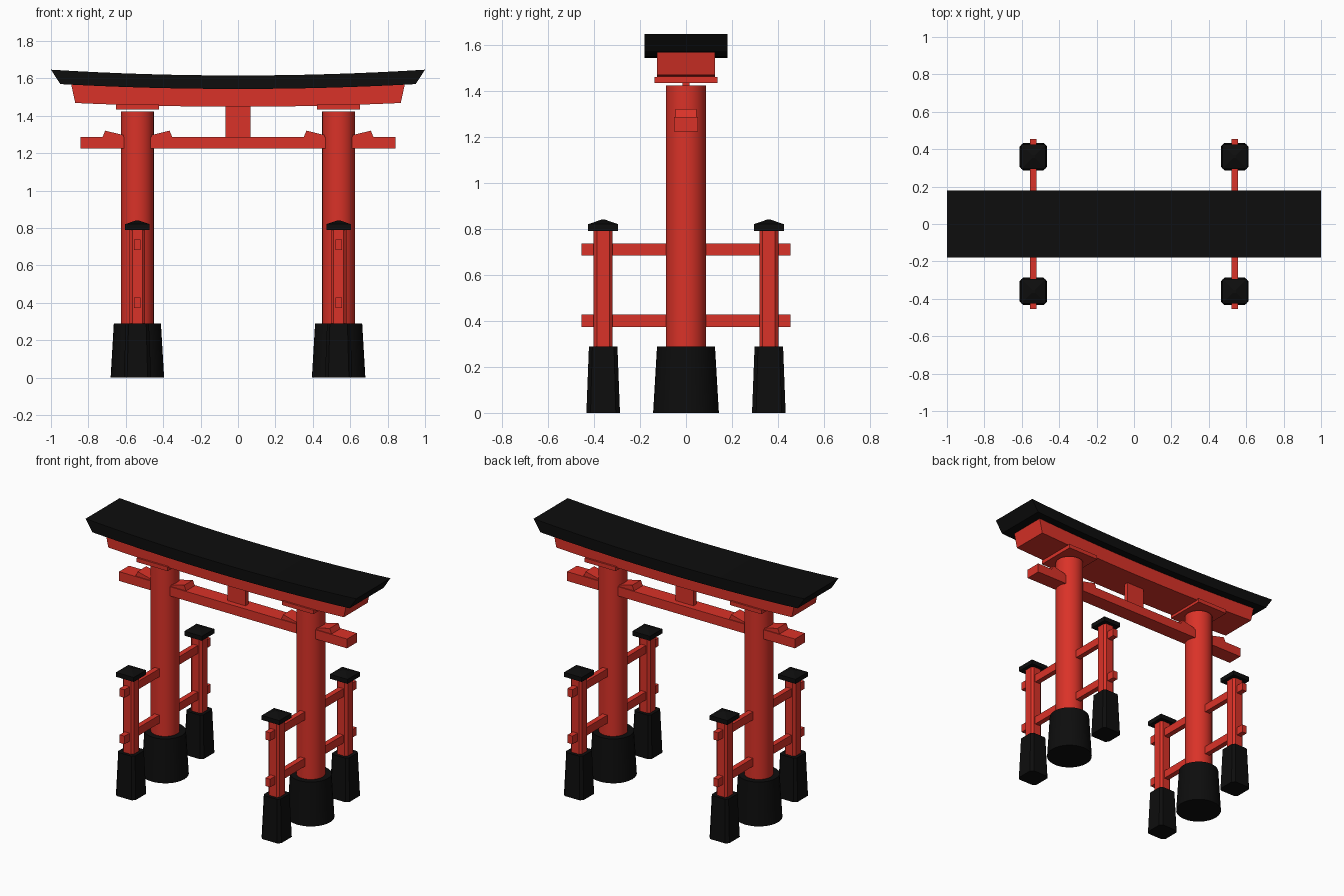
import bpy, bmesh, math

if "Cube" in bpy.data.objects:
    bpy.data.objects.remove(bpy.data.objects["Cube"])


def material(name, rgb):
    m = bpy.data.materials.new(name)
    m.diffuse_color = (*rgb, 1)
    m.use_nodes = True
    m.node_tree.nodes["Principled BSDF"].inputs["Base Color"].default_value = m.diffuse_color
    return m


RED = material("vermilion paint", (0.70, 0.032, 0.021))
BLACK = material("black lacquer", (0.004, 0.004, 0.004))
PX, PY = 0.538, 0.36          # main pillar x, side post y


def loft(name, rings, mat, smooth=False):
    """Solid through a list of equal-length vertex rings, capped at both ends."""
    me = bpy.data.meshes.new(name)
    bm = bmesh.new()
    vs = [[bm.verts.new(p) for p in r] for r in rings]
    n = len(rings[0])
    for a, b in zip(vs, vs[1:]):
        for i in range(n):
            j = (i + 1) % n
            bm.faces.new((a[i], a[j], b[j], b[i]))
    bm.faces.new(vs[0][::-1])
    bm.faces.new(vs[-1])
    bmesh.ops.recalc_face_normals(bm, faces=bm.faces)
    bm.to_mesh(me)
    bm.free()
    ob = bpy.data.objects.new(name, me)
    bpy.context.collection.objects.link(ob)
    me.materials.append(mat)
    if smooth:
        bpy.ops.object.select_all(action='DESELECT')
        ob.select_set(True)
        bpy.context.view_layer.objects.active = ob
        bpy.ops.object.shade_smooth_by_angle(angle=math.radians(30))
    return ob


def circle(x, y, z, r, n=32):
    return [(x + r * math.cos(2 * math.pi * i / n),
             y + r * math.sin(2 * math.pi * i / n), z) for i in range(n)]


def square(x, y, z, hx, hy):
    return [(x - hx, y - hy, z), (x + hx, y - hy, z),
            (x + hx, y + hy, z), (x - hx, y + hy, z)]


def chamfered(x, y, z, h, c):
    k = h - c
    return [(x + a, y + b, z) for a, b in
            ((-k, -h), (k, -h), (h, -k), (h, k), (k, h), (-k, h), (-h, k), (-h, -k))]


def box(name, x, y, hx, hy, z0, z1, mat):
    return loft(name, [square(x, y, z0, hx, hy), square(x, y, z1, hx, hy)], mat)


def curved_beam(name, x_low, x_top, hy, low, top, mat, n=16):
    """Beam that sweeps up towards its raked ends; low/top = (middle z, rise)."""
    rings = []
    for i in range(n + 1):
        t = 2 * i / n - 1
        zl, zt = low[0] + low[1] * t * t, top[0] + top[1] * t * t
        rings.append([(t * x_low, -hy, zl), (t * x_low, hy, zl),
                      (t * x_top, hy, zt), (t * x_top, -hy, zt)])
    return loft(name, rings, mat)


# Top lintels, tie beam and centre strut
curved_beam("roof_lintel", 0.95, 1.0, 0.18, (1.543, 0.026), (1.615, 0.031), BLACK)
curved_beam("under_lintel", 0.87, 0.892, 0.126, (1.448, 0.02), (1.546, 0.022), RED)
box("tie_beam", 0, 0, 0.842, 0.052, 1.224, 1.286, RED)
box("centre_strut", 0, 0, 0.066, 0.015, 1.28, 1.46, RED)

for sx, side in ((-1, "left"), (1, "right")):
    x = sx * PX
    # Main pillar with round footing and bearing plate
    loft(side + "_pillar", [circle(x, 0, 0.28, 0.088), circle(x, 0, 1.423, 0.088)], RED, True)
    loft(side + "_pillar_footing", [circle(x, 0, 0, 0.143), circle(x, 0, 0.288, 0.126)], BLACK, True)
    box(side + "_bearing_plate", x, 0, 0.115, 0.138, 1.434, 1.461, RED)

    # Wedges on the tie beam, either side of the pillar
    for d in (-1, 1):
        prof = ((0.04, 1.27), (0.19, 1.27), (0.186, 1.287), (0.172, 1.32), (0.04, 1.288))
        loft(f"{side}_wedge_{'outer' if d == sx else 'inner'}",
             [[(x + d * px, y, z) for px, z in prof] for y in (-0.046, 0.046)], RED)

    # Rails running through the pillar and both side posts
    for z, level in ((0.40, "lower"), (0.71, "upper")):
        box(f"{side}_{level}_rail", x, 0, 0.0175, 0.455, z - 0.027, z + 0.027, RED)

    # Chamfered side posts with footings and peaked caps
    for sy, end in ((-1, "front"), (1, "back")):
        y, tag = sy * PY, f"{side}_{end}"
        loft(tag + "_post", [chamfered(x, y, 0.28, 0.041, 0.014),
                             chamfered(x, y, 0.80, 0.041, 0.014)], RED)
        loft(tag + "_post_footing", [chamfered(x, y, 0, 0.073, 0.018),
                                     chamfered(x, y, 0.288, 0.062, 0.015)], BLACK)
        loft(tag + "_post_cap", [square(x, y, 0.79, 0.065, 0.065),
                                 square(x, y, 0.82, 0.065, 0.065),
                                 square(x, y, 0.84, 0.008, 0.008)], BLACK)
